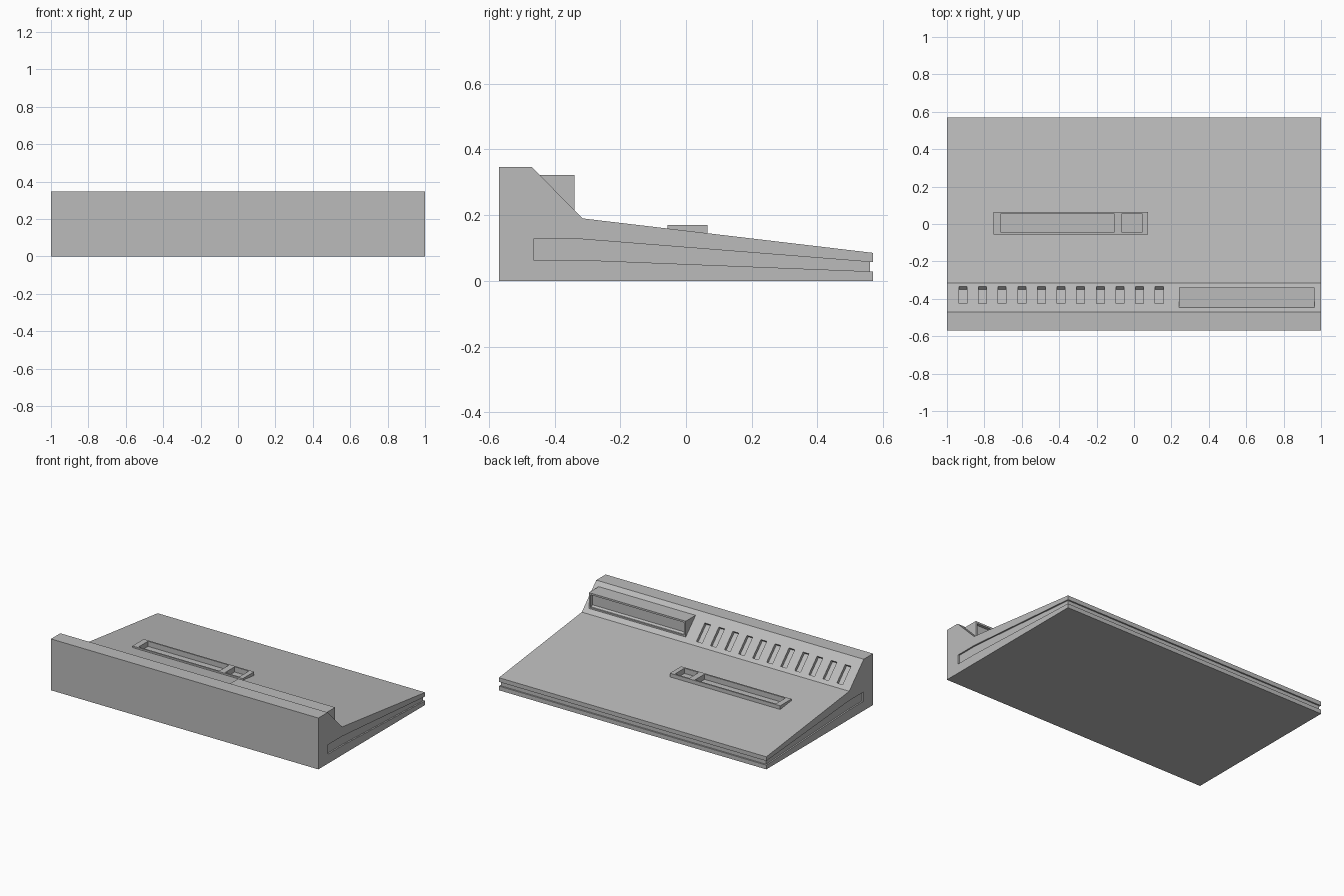
import bpy
import bmesh
from math import radians
from mathutils import Matrix

cube = bpy.data.objects.get("Cube")
if cube:
    bpy.data.objects.remove(cube, do_unlink=True)

grey = bpy.data.materials.new("plain grey")
grey.use_nodes = True
colour = (0.5, 0.5, 0.5, 1)
grey.diffuse_color = colour
grey.node_tree.nodes["Principled BSDF"].inputs["Base Color"].default_value = colour


def finish(name, bm):
    bmesh.ops.recalc_face_normals(bm, faces=bm.faces)
    mesh = bpy.data.meshes.new(name)
    bm.to_mesh(mesh)
    bm.free()
    mesh.materials.append(grey)
    obj = bpy.data.objects.new(name, mesh)
    bpy.context.collection.objects.link(obj)
    return obj


def prism(name, profile, x0, x1):
    """Extrude a y-z profile along x."""
    bm = bmesh.new()
    face = bm.faces.new([bm.verts.new((x0, y, z)) for y, z in profile])
    new = bmesh.ops.extrude_face_region(bm, geom=[face])["geom"]
    verts = [v for v in new if isinstance(v, bmesh.types.BMVert)]
    bmesh.ops.translate(bm, verts=verts, vec=(x1 - x0, 0, 0))
    return finish(name, bm)


def box(name, x0, x1, y0, y1, z0, z1):
    return prism(name, [(y0, z0), (y1, z0), (y1, z1), (y0, z1)], x0, x1)


def cut(targets, cutter):
    """Subtract the cutter from each target, then remove it."""
    cutter.hide_render = True
    for obj in targets:
        mod = obj.modifiers.new("cut", "BOOLEAN")
        mod.operation = "DIFFERENCE"
        mod.solver = "EXACT"
        mod.object = cutter
        bpy.context.view_layer.objects.active = obj
        bpy.ops.object.modifier_apply(modifier=mod.name)
    bpy.data.objects.remove(cutter, do_unlink=True)


# Wedge body with a raised front ridge
FRONT, BACK, KINK = -0.57, 0.57, -0.315
DECK, EDGE, TOP = 0.19, 0.085, 0.347
body = prism("body", [(FRONT, 0), (BACK, 0), (BACK, EDGE), (KINK, DECK),
                      (-0.47, TOP), (FRONT, TOP)], -1, 1)

# Shallow seam through the middle third of the sides and back
depth = 0.01
low, high = DECK / 3, DECK * 2 / 3
seam = [(-0.465, low), (KINK, low), (BACK, EDGE / 3),
        (BACK, EDGE * 2 / 3), (KINK, high), (-0.465, high)]
for side in (-1, 1):
    cut([body], prism("seam_cutter", seam, side * (1 - depth), side * 1.1))
cut([body], box("back_seam_cutter", -1.1, 1.1, BACK - depth, BACK + 0.1,
                EDGE / 3, EDGE * 2 / 3))

# Row of slots sunk square into the sloping face
for i in range(11):
    bm = bmesh.new()
    bmesh.ops.create_cube(bm, size=1)
    bmesh.ops.scale(bm, vec=(0.043, 0.127, 0.04), verts=bm.verts)
    y = -0.38
    place = (Matrix.Translation((-0.915 + i * 0.105, y, DECK + KINK - y))
             @ Matrix.Rotation(radians(-45), 4, "X"))
    bmesh.ops.transform(bm, matrix=place, verts=bm.verts)
    cut([body], finish("slot_cutter", bm))

# Display housing on the slope with a recessed face
display = box("display_housing", 0.24, 0.965, -0.46, -0.34, 0.2, 0.322)
cut([display], box("display_cutter", 0.253, 0.952, -0.36, -0.3, 0.225, 0.31))

# Raised slot frame on the deck with a long and a short well
frame = box("deck_slot_frame", -0.75, 0.075, -0.056, 0.065, 0.14, 0.17)
for x0, x1 in ((-0.711, -0.107), (-0.064, 0.043)):
    cut([body, frame], box("well_cutter", x0, x1, -0.045, 0.055, 0.135, 0.3))
